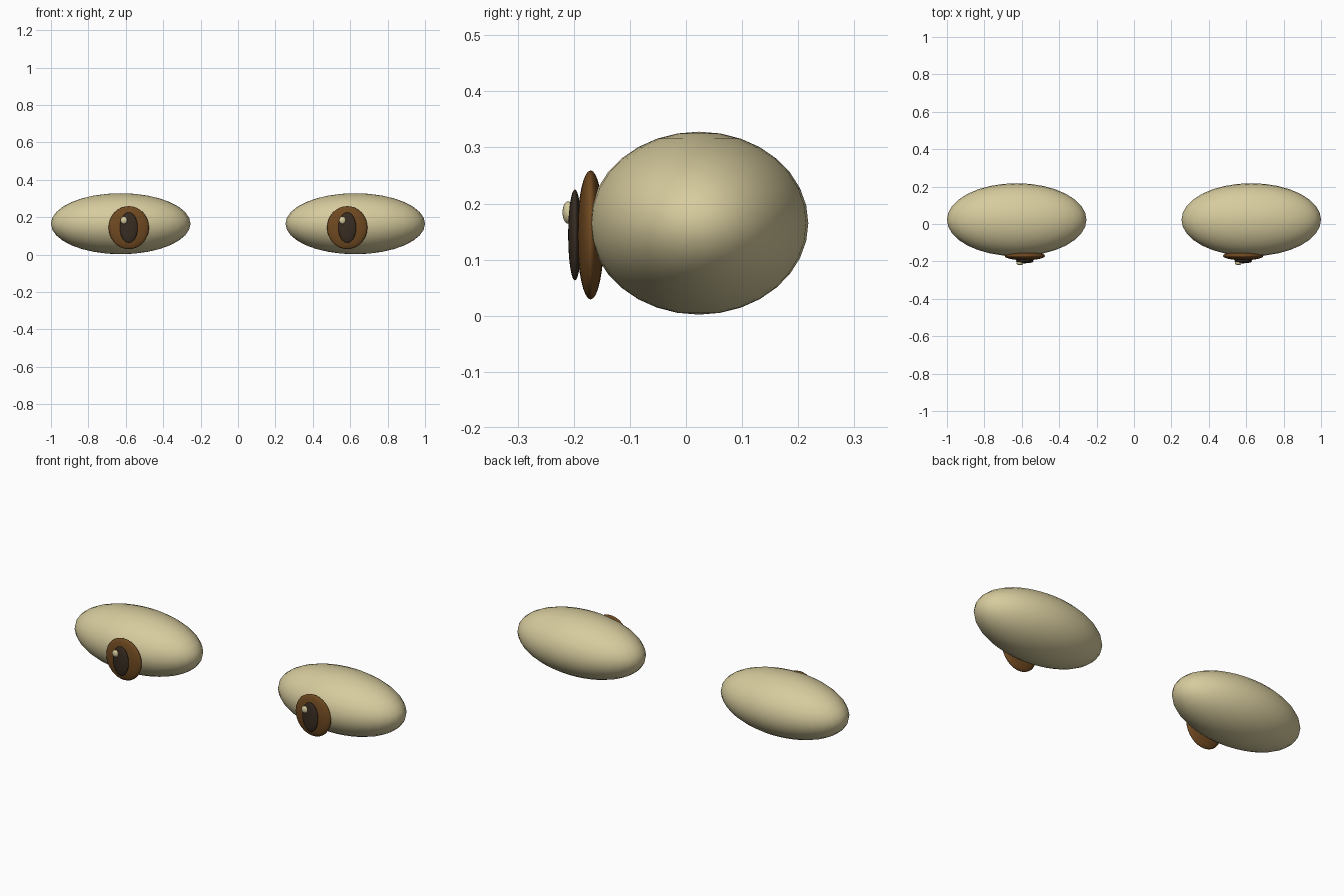
import bpy

if "Cube" in bpy.data.objects:
    bpy.data.objects.remove(bpy.data.objects["Cube"])


def material(name, rgb):
    m = bpy.data.materials.new(name)
    m.diffuse_color = (*rgb, 1.0)
    m.use_nodes = True
    m.node_tree.nodes["Principled BSDF"].inputs["Base Color"].default_value = m.diffuse_color
    return m


CREAM = material("cream", (0.68, 0.60, 0.34))
BROWN = material("brown", (0.16, 0.067, 0.015))
DARK = material("dark_brown", (0.040, 0.026, 0.016))


def ellipsoid(name, centre, radii, mat):
    bpy.ops.mesh.primitive_uv_sphere_add(segments=32, ring_count=16, radius=1, location=centre)
    ob = bpy.context.object
    ob.name = name
    ob.scale = radii
    bpy.ops.object.transform_apply(location=False, rotation=False, scale=True)
    bpy.ops.object.shade_smooth()
    ob.data.materials.append(mat)
    return ob


for side, s in (("left", -1), ("right", 1)):
    # almond-shaped eyeball
    ellipsoid(side + "_eyeball", (s * 0.627, 0.023, 0.165), (0.373, 0.195, 0.163), CREAM)
    # iris and pupil discs, set slightly inward
    x = s * 0.584
    ellipsoid(side + "_iris", (x, -0.170, 0.144), (0.108, 0.024, 0.115), BROWN)
    ellipsoid(side + "_pupil", (x, -0.198, 0.144), (0.048, 0.012, 0.081), DARK)
    # glint, on the same side of both pupils
    ellipsoid(side + "_glint", (x - 0.026, -0.210, 0.184), (0.018, 0.010, 0.020), CREAM)
